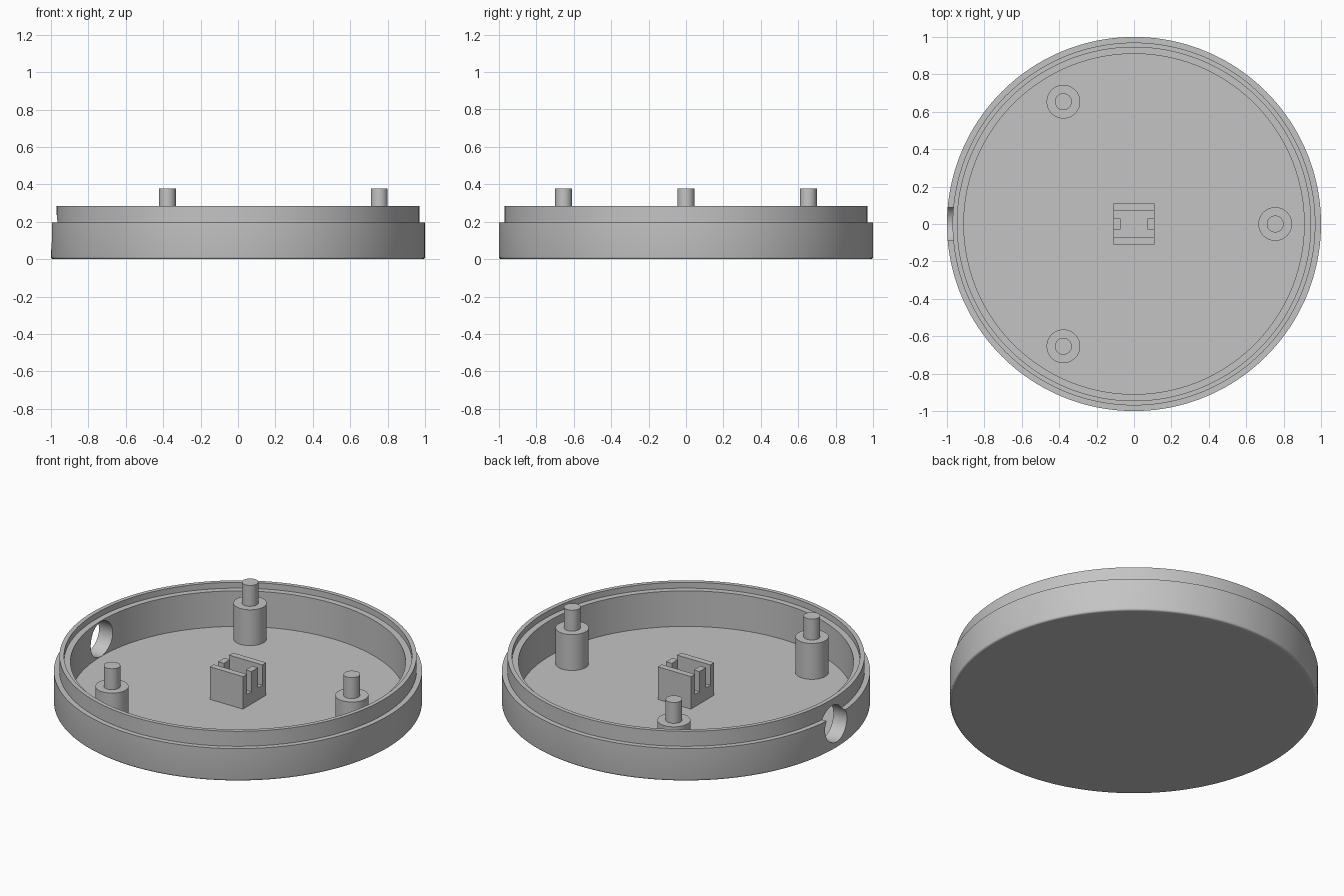
import bpy, bmesh
from math import radians, sin, cos, pi
from mathutils import Matrix

if "Cube" in bpy.data.objects:
    bpy.data.objects.remove(bpy.data.objects["Cube"], do_unlink=True)

FLOOR = 0.037   # top of the base plate
grey = bpy.data.materials.new("light grey")
grey.use_nodes = True
colour = (0.55, 0.55, 0.55, 1)
grey.diffuse_color = colour
grey.node_tree.nodes["Principled BSDF"].inputs["Base Color"].default_value = colour


def activate(ob):
    bpy.ops.object.select_all(action="DESELECT")
    ob.select_set(True)
    bpy.context.view_layer.objects.active = ob


def make_object(name, bm):
    bmesh.ops.recalc_face_normals(bm, faces=bm.faces)
    mesh = bpy.data.meshes.new(name)
    bm.to_mesh(mesh)
    bm.free()
    ob = bpy.data.objects.new(name, mesh)
    bpy.context.collection.objects.link(ob)
    mesh.materials.append(grey)
    return ob


def lathe(name, profile, steps, location=(0, 0, 0)):
    bm = bmesh.new()
    verts = [bm.verts.new((r, 0, z)) for r, z in profile]
    edges = [bm.edges.new(pair) for pair in zip(verts, verts[1:])]
    bmesh.ops.spin(bm, geom=verts + edges, cent=(0, 0, 0), axis=(0, 0, 1),
                   angle=2 * pi, steps=steps)
    bmesh.ops.remove_doubles(bm, verts=bm.verts, dist=0.0001)
    ob = make_object(name, bm)
    ob.location = location
    return ob


def smooth(ob):
    activate(ob)
    bpy.ops.object.shade_smooth_by_angle(angle=radians(30))


def cut(ob, cutter):
    cutter.hide_render = True
    mod = ob.modifiers.new("cut", "BOOLEAN")
    mod.operation = "DIFFERENCE"
    mod.solver = "EXACT"
    mod.object = cutter
    activate(ob)
    bpy.ops.object.modifier_apply(modifier=mod.name)
    bpy.data.objects.remove(cutter, do_unlink=True)


def block(name, low, high):
    bm = bmesh.new()
    size = [b - a for a, b in zip(low, high)]
    centre = [(a + b) / 2 for a, b in zip(low, high)]
    bmesh.ops.create_cube(bm, size=1, matrix=Matrix.Translation(centre)
                          @ Matrix.Diagonal((*size, 1)))
    return make_object(name, bm)


# Round case: rounded bottom edge, outer lip and recessed inner ledge
fillet = 0.012
arc = [(1 - fillet + fillet * sin(a), fillet - fillet * cos(a))
       for a in (pi / 2 * i / 4 for i in range(5))]
case = lathe("round_case", [(0, 0), (0.97, 0)] + arc + [
    (1, 0.195), (0.97, 0.195), (0.97, 0.285), (0.945, 0.285),
    (0.945, 0.25), (0.91, 0.25), (0.91, FLOOR), (0, FLOOR)], 160)

# Cable hole through the right wall
bm = bmesh.new()
bmesh.ops.create_cone(bm, cap_ends=True, segments=48, radius1=0.104, radius2=0.104,
                      depth=0.3, matrix=Matrix.Translation((-0.97, 0, 0.142))
                      @ Matrix.Rotation(pi / 2, 4, "Y"))
cut(case, make_object("cable_hole_cutter", bm))
smooth(case)

# Three stepped posts with locating pins
for i in range(3):
    a = 2 * pi * i / 3
    post = lathe(f"pin_post_{i + 1}", [
        (0, FLOOR - 0.01), (0.09, FLOOR - 0.01), (0.09, 0.252),
        (0.045, 0.252), (0.045, 0.377), (0, 0.377)], 48,
        (0.755 * cos(a), 0.755 * sin(a), 0))
    smooth(post)

# Central socket: base block, two side walls and two end tabs
W, T, TOP, SEAT = 0.11, 0.037, 0.232, 0.11
socket = block("socket", (-W, -W, FLOOR - 0.01), (W, W, TOP))
cut(socket, block("channel_cutter", (-0.2, T - W, SEAT), (0.2, W - T, 0.4)))
for side, name in ((1, "left_socket_tab"), (-1, "right_socket_tab")):
    x = sorted((side * W, side * (W - T)))
    block(name, (x[0], -0.03, SEAT - 0.01), (x[1], 0.03, TOP))
